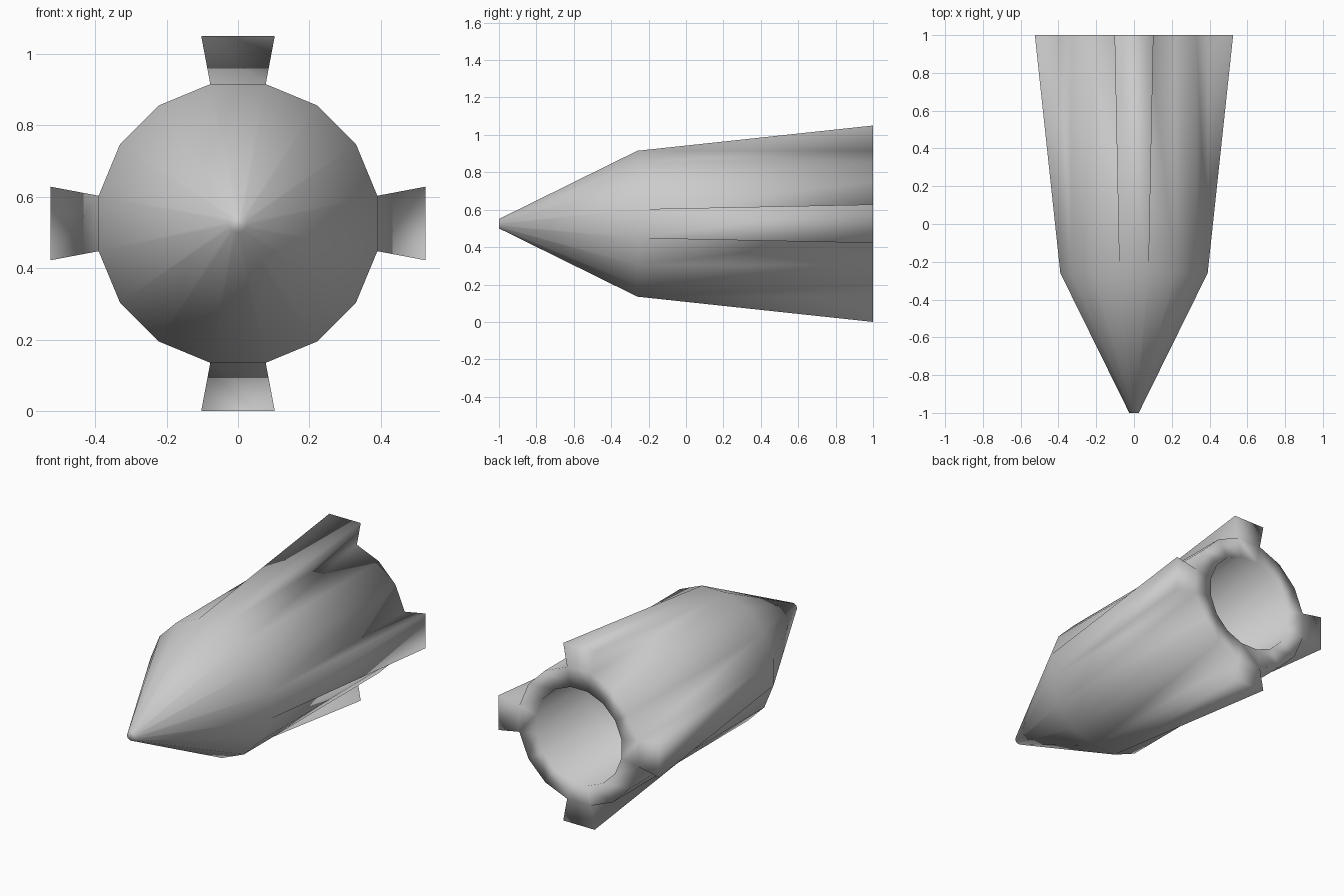
import bpy, bmesh
from math import pi, cos, sin

if "Cube" in bpy.data.objects:
    bpy.data.objects.remove(bpy.data.objects["Cube"])

SIDES = 16
CZ = 0.525                      # height of the long axis
K = 1 / cos(pi / SIDES)         # flat-to-corner radius factor

bm = bmesh.new()


def ring(r, y):
    """16-sided ring around the y axis, flats facing up/down/left/right."""
    verts = []
    for i in range(SIDES):
        a = (i + 0.5) * 2 * pi / SIDES
        verts.append(bm.verts.new((r * K * cos(a), y, CZ + r * K * sin(a))))
    return verts


def quad(a, b, i):
    j = (i + 1) % SIDES
    bm.faces.new((a[i], a[j], b[j], b[i]))


# nose tip, shoulder, tail edge, nozzle rim, nozzle floor
tip, shoulder, tail, rim, floor = (
    ring(r, y) for r, y in
    ((0.025, -1), (0.39, -0.26), (0.39, 1), (0.278, 1), (0.278, 0.5)))

fins = {3, 7, 11, 15}           # flats that carry a fin
for i in range(SIDES):
    quad(tip, shoulder, i)
    quad(tail, rim, i)
    quad(rim, floor, i)
    if i not in fins:
        quad(shoulder, tail, i)
bm.faces.new(tip)
bm.faces.new(floor)

# four wedge fins that rise from the shoulder and flare at the tail
for i in fins:
    j = (i + 1) % SIDES
    a = (i + 1) * 2 * pi / SIDES
    c, s = cos(a), sin(a)
    p, q = (bm.verts.new((0.525 * c - w * s, 1, CZ + 0.525 * s + w * c))
            for w in (-0.103, 0.103))
    bm.faces.new((shoulder[i], shoulder[j], q, p))
    bm.faces.new((shoulder[i], p, tail[i]))
    bm.faces.new((shoulder[j], tail[j], q))
    bm.faces.new((p, q, tail[j], tail[i]))

bmesh.ops.recalc_face_normals(bm, faces=bm.faces)
for f in bm.faces:
    f.smooth = True

mesh = bpy.data.meshes.new("finned_body")
bm.to_mesh(mesh)
bm.free()
bpy.context.collection.objects.link(bpy.data.objects.new("finned_body", mesh))
